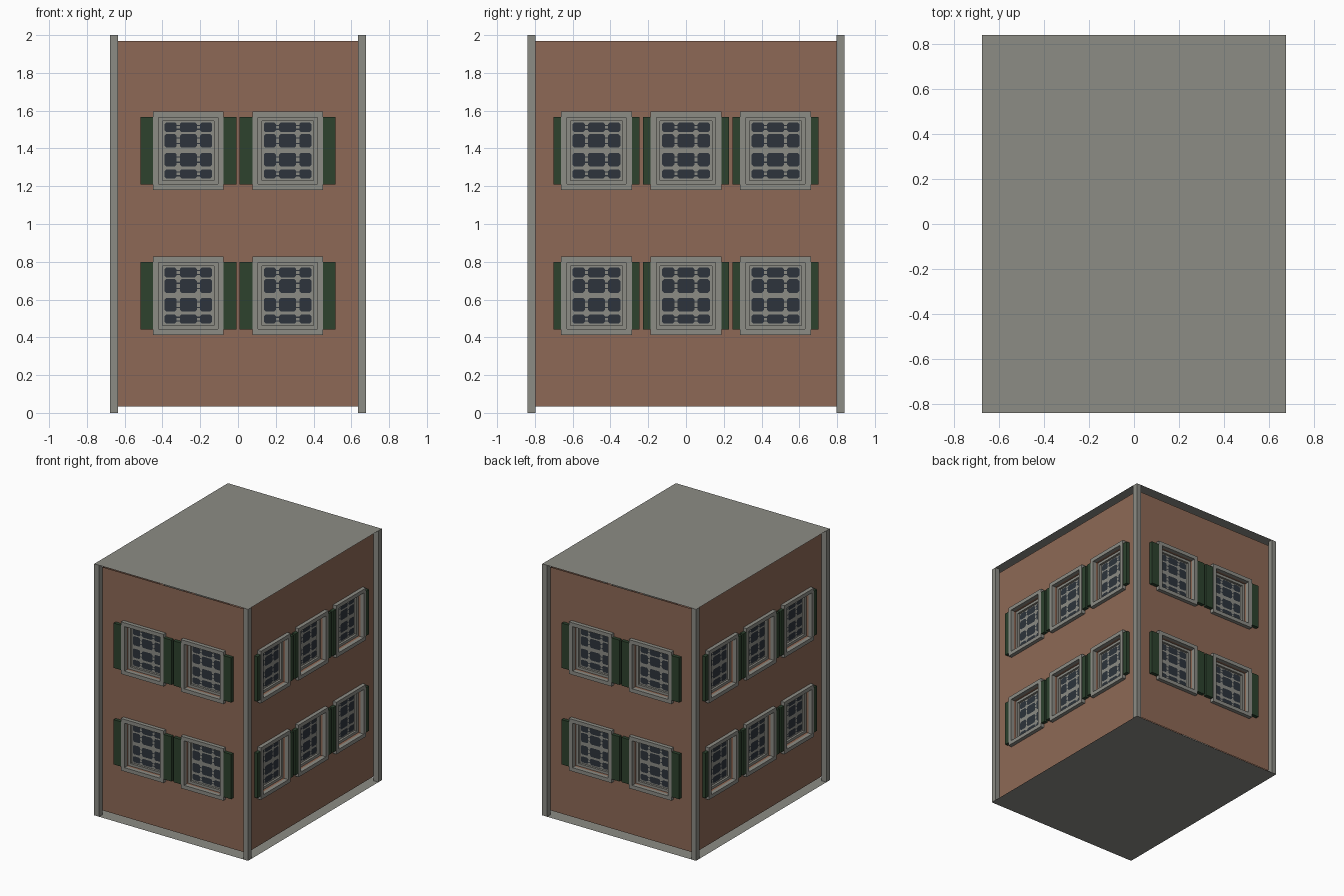
import bpy, bmesh, math
from mathutils import Matrix

if "Cube" in bpy.data.objects:
    bpy.data.objects.remove(bpy.data.objects["Cube"])

HX, HY, H = 0.677, 0.84, 2.0      # outer half sizes and height
T = 0.042                         # recess of the walls behind the corner posts
Z0, Z1 = 0.035, 1.97              # wall bottom and top
FLOORS = (0.62, 1.388)            # window centre heights


def material(name, rgb):
    m = bpy.data.materials.new(name)
    m.diffuse_color = (*rgb, 1)
    m.use_nodes = True
    m.node_tree.nodes["Principled BSDF"].inputs["Base Color"].default_value = m.diffuse_color
    return m


BRICK = material("brick", (0.27, 0.141, 0.093))
STONE = material("stone_grey", (0.262, 0.262, 0.235))
GREEN = material("shutter_green", (0.026, 0.054, 0.027))
GLASS = material("dark_glass", (0.026, 0.034, 0.045))


def finish(bm, name, mat, matrix=Matrix(), fix=True):
    if fix:
        bmesh.ops.recalc_face_normals(bm, faces=bm.faces)
    me = bpy.data.meshes.new(name)
    bm.to_mesh(me)
    bm.free()
    me.materials.append(mat)
    ob = bpy.data.objects.new(name, me)
    ob.matrix_world = matrix
    bpy.context.collection.objects.link(ob)


def box(bm, x0, x1, y0, y1, z0, z1):
    m = Matrix.Translation(((x0 + x1) / 2, (y0 + y1) / 2, (z0 + z1) / 2)) @ \
        Matrix.Diagonal((abs(x1 - x0), abs(y1 - y0), abs(z1 - z0), 1))
    bmesh.ops.create_cube(bm, size=1, matrix=m)


def ring(bm, u, z, w, h, t, y0, y1):
    """Rectangular frame of half size w x h and width t."""
    box(bm, u - w, u - w + t, y0, y1, z - h, z + h)
    box(bm, u + w - t, u + w, y0, y1, z - h, z + h)
    box(bm, u - w + t, u + w - t, y0, y1, z + h - t, z + h)
    box(bm, u - w + t, u + w - t, y0, y1, z - h, z - h + t)


def face(bm, pts):
    bm.faces.new([bm.verts.new(p) for p in pts])


def rect(bm, u, z, w, h, y):
    face(bm, [(u - w, y, z - h), (u + w, y, z - h), (u + w, y, z + h), (u - w, y, z + h)])


# roof and floor sheets, reaching out past the recessed walls
for name, z in (("roof", H), ("floor", 0)):
    bm = bmesh.new()
    pts = [(-HX, -HY, z), (HX, -HY, z), (HX, HY, z), (-HX, HY, z)]
    face(bm, pts if z else pts[::-1])
    finish(bm, name, STONE, fix=False)

# corner posts
bm = bmesh.new()
for sx in (-1, 1):
    for sy in (-1, 1):
        box(bm, sx * (HX - T), sx * HX, sy * (HY - T), sy * HY, 0.0, H)
finish(bm, "corner_posts", STONE)

COLS = ((-0.094, 0.032), (0, 0.045), (0.094, 0.032))                     # pane centre, half width
ROWS = ((-0.123, 0.024), (-0.047, 0.036), (0.052, 0.036), (0.124, 0.026))


def facade(label, turn, half, dist, centres, reach):
    """One wall facing -y at distance dist, turned about z into place."""
    M = Matrix.Rotation(turn, 4, 'Z')
    y = -dist
    fw, fh, t = 0.187, 0.207, 0.03
    ow, oh = fw - t, fh - t

    # brick sheet with window openings and jambs
    us = [-half] + [c + s * ow for c in centres for s in (-1, 1)] + [half]
    zs = [Z0] + [c + s * oh for c in FLOORS for s in (-1, 1)] + [Z1]
    bm = bmesh.new()
    for i in range(len(us) - 1):
        for j in range(len(zs) - 1):
            a, b, c, d = us[i], us[i + 1], zs[j], zs[j + 1]
            if not (i % 2 and j % 2):
                face(bm, [(a, y, c), (b, y, c), (b, y, d), (a, y, d)])
            else:
                loop = [(a, c), (b, c), (b, d), (a, d)]
                for k in range(4):
                    (p, q), (r, s) = loop[k], loop[(k + 1) % 4]
                    face(bm, [(p, y, q), (p, y + 0.035, q), (r, y + 0.035, s), (r, y, s)])
    finish(bm, label + "_wall", BRICK, M, fix=False)

    frames, panes, shutters = bmesh.new(), bmesh.new(), bmesh.new()
    for u in centres:
        for z in FLOORS:
            # outer frame, sash and back panel
            ring(frames, u, z, fw, fh, t, y, y - 0.03)
            ring(frames, u, z, ow, oh, 0.02, y + 0.018, y + 0.035)
            box(frames, u - ow, u + ow, y + 0.035, y + 0.045, z - oh, z + oh)
            # panes with clipped corners, joined by thin slits
            g = y + 0.033
            for cx, w in COLS:
                for cz, h in ROWS:
                    k = 0.009
                    o = [(-w + k, -h), (w - k, -h), (w, -h + k), (w, h - k),
                         (w - k, h), (-w + k, h), (-w, h - k), (-w, -h + k)]
                    face(panes, [(u + cx + p, g, z + cz + q) for p, q in o])
            for cz, h in ROWS:
                for s in (-1, 1):
                    for e in (-0.4, 0.4):
                        rect(panes, u + s * 0.0535, z + cz + e * h, 0.0085, 0.003, g)
            # shutters on both sides
            for s in (-1, 1):
                box(shutters, u + s * fw, u + s * reach, y, y - 0.027, z - 0.178, z + 0.178)
    finish(frames, label + "_window_frames", STONE, M)
    finish(panes, label + "_window_panes", GLASS, M, fix=False)
    finish(shutters, label + "_shutters", GREEN, M)


TWO, THREE = (-0.263, 0.263), (-0.474, 0, 0.474)
wx, wy = HX - T, HY - T
facade("front", 0, wx, wy, TWO, 0.254)
facade("right", math.pi / 2, wy, wx, THREE, 0.228)
facade("back", math.pi, wx, wy, TWO, 0.254)
facade("left", -math.pi / 2, wy, wx, THREE, 0.228)
